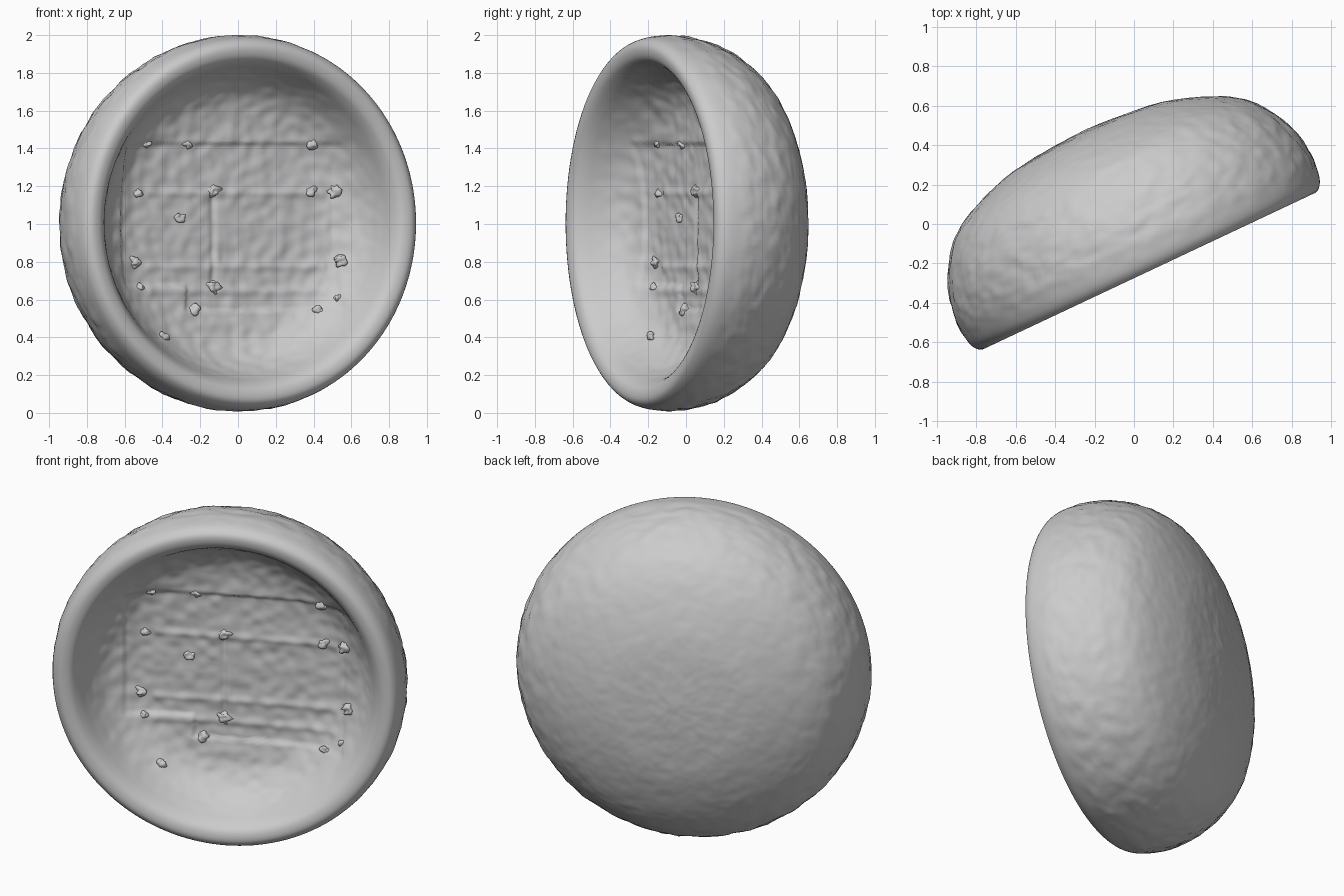
import bpy, bmesh, math
from mathutils import Matrix, Vector, noise

if "Cube" in bpy.data.objects:
    bpy.data.objects.remove(bpy.data.objects["Cube"])

TILT = math.atan2(0.81, 1.72)
PLACE = Matrix.Translation((-0.029, -0.014, 1.004)) @ Matrix.Rotation(TILT, 4, 'Z')
FLOOR = 0.09
SEGS = 240

# Profile (radius, depth): back pole, outer dome, rim, inner wall, floor centre
OUTER = [(0, .537), (.28, .519), (.46, .49), (.67, .416), (.815, .328), (.908, .215),
         (.97, .08), (.995, -.06), (.99, -.15), (.975, -.21), (.947, -.243)]
INNER = [(.915, -.248), (.875, -.235), (.843, -.195), (.812, -.13), (.78, -.07),
         (.735, -.01), (.67, .04), (.59, .07), (.46, .085), (.25, FLOOR), (0, FLOOR)]


def smooth_path(pts, step=0.013):
    """Catmull-Rom path, sampled about evenly."""
    P = [Vector(p) for p in pts]
    P = [Vector((-P[1].x, P[1].y))] + P + [Vector((-P[-2].x, P[-2].y))]
    out = []
    for a, b, c, d in zip(P, P[1:], P[2:], P[3:]):
        n = max(2, round((c - b).length / step))
        for i in range(n):
            t = i / n
            out.append(.5 * (2 * b + (c - a) * t + (2 * a - 5 * b + 4 * c - d) * t * t
                             + (3 * b - a - 3 * c + d) * t ** 3))
    return out + [P[-2]]


def step_in(x, lo, hi, soft=.012):
    """1 inside lo..hi with soft edges."""
    f = lambda s: min(1, max(0, s / soft + .5))
    return f(x - lo) * f(hi - x)


def ridge(x, at, width=.022):
    return math.exp(-((x - at) / width) ** 2)


def floor_relief(u, w):
    """Shallow recessed panel with bands and a divider."""
    low = -.46 if u > -.23 else -.33
    panel = step_in(u, -.62, .63) * step_in(w, low, .42)
    bands = sum(ridge(w, h) for h in (.16, -.23, -.36)) * step_in(u, -.46, .58)
    divider = ridge(u, -.065, .018) * step_in(w, -.36, .17)
    return .014 * panel - .008 * bands + .01 * divider


# Bowl: lathed shell with rough outside, smooth rim and textured floor
path = smooth_path(OUTER + INNER)
rim_i = min(range(len(path)), key=lambda i: path[i].y)
bm = bmesh.new()
rings = []
for i, p in enumerate(path):
    if i in (0, len(path) - 1):
        rings.append([bm.verts.new((0, p.y, 0))])
        continue
    ring = []
    for k in range(SEGS):
        a = 2 * math.pi * k / SEGS
        u, w = p.x * math.cos(a), p.x * math.sin(a)
        co = Vector((u, p.y, w))
        rough = min(1, max(0, (p.y + .2) / .12))
        if i < rim_i:
            side = .35 + .65 * step_in(p.y, -.2, .3, .3)
            n = noise.noise(co * 13) * .007 + noise.noise(co * 26) * .004
            co += co.normalized() * n * rough * side
        else:
            fade = min(1, p.x / .15)
            co.y += noise.noise(co * 16) * .008 * rough * fade
            if p.x < .78:
                co.y += floor_relief(u, w)
        ring.append(bm.verts.new(co))
    rings.append(ring)
rings[-1][0].co.y += floor_relief(0, 0)
for r, s in zip(rings, rings[1:]):
    for k in range(SEGS):
        j = (k + 1) % SEGS
        if len(r) == 1:
            bm.faces.new((r[0], s[j], s[k]))
        elif len(s) == 1:
            bm.faces.new((r[k], r[j], s[0]))
        else:
            bm.faces.new((r[k], r[j], s[j], s[k]))
bmesh.ops.recalc_face_normals(bm, faces=bm.faces)


def make_object(name, bm):
    me = bpy.data.meshes.new(name)
    bm.to_mesh(me)
    bm.free()
    me.shade_smooth()
    ob = bpy.data.objects.new(name, me)
    ob.matrix_world = PLACE
    bpy.context.collection.objects.link(ob)
    return ob


make_object("bowl_shell", bm)

# Small rough lumps at the panel corners and band ends: (u, w, size)
LUMPS = [(-.47, .42, .022), (-.22, .42, .026), (.5, .42, .028), (-.065, .17, .034),
         (.5, .17, .026), (.63, .17, .034), (-.51, .16, .024), (-.26, .03, .026),
         (-.53, -.21, .032), (-.51, -.34, .022), (.65, -.2, .034), (.62, -.4, .024),
         (-.065, -.34, .038), (-.18, -.46, .028), (.52, -.46, .022), (-.4, -.6, .022)]
inner = path[rim_i:]
bm = bmesh.new()
for u, w, size in LUMPS:
    r = math.hypot(u, w)
    depth = min(inner, key=lambda p: abs(p.x - r)).y + floor_relief(u, w)
    m = Matrix.Translation((u, depth, w)) @ Matrix.Diagonal((1.1, .7, .9, 1))
    lump = bmesh.ops.create_icosphere(bm, subdivisions=3, radius=size, matrix=m)
    centre = Vector((u, depth, w))
    for v in lump["verts"]:
        v.co += (v.co - centre) * noise.noise(v.co * 45) * .8
make_object("floor_lumps", bm)
